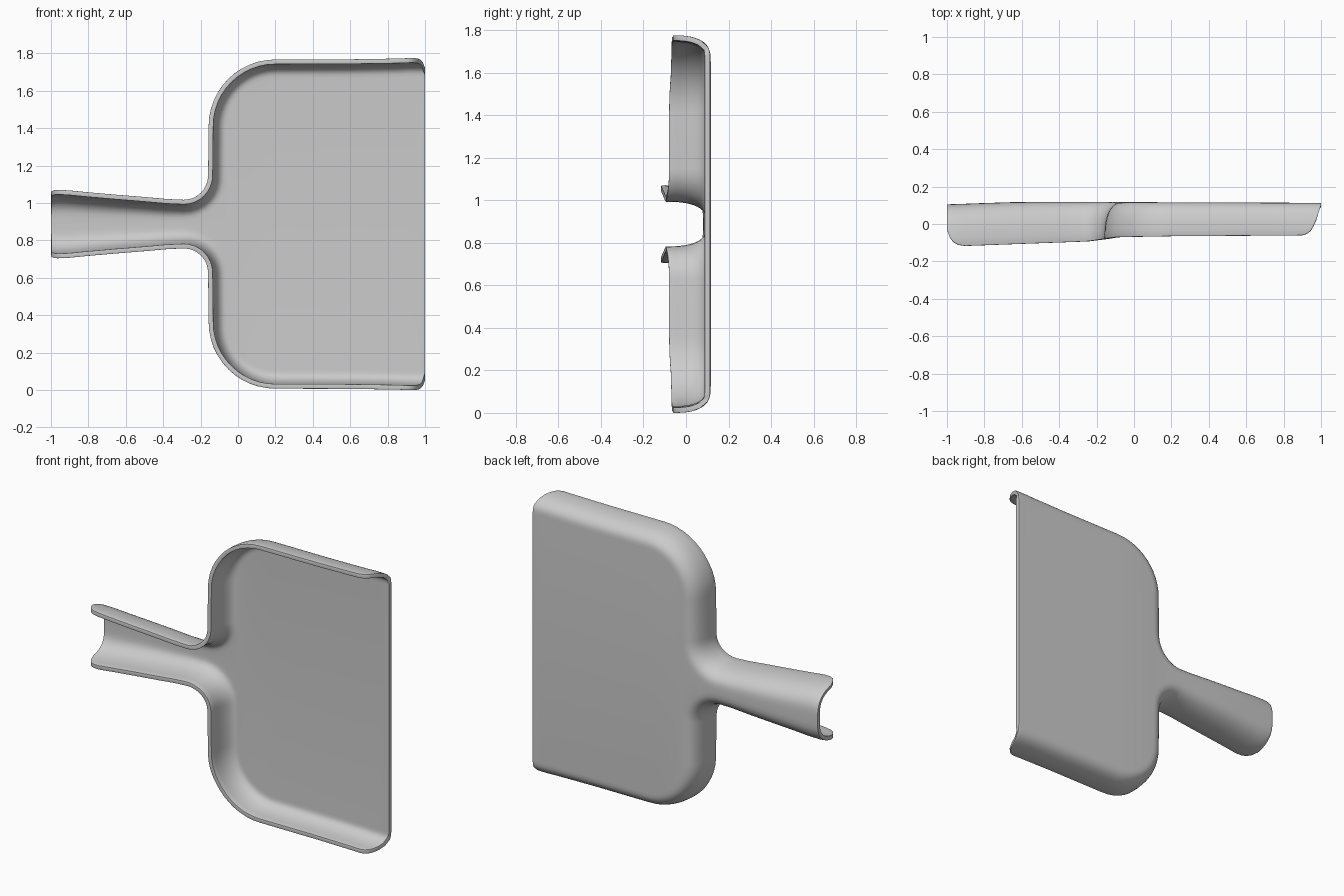
import bpy, math

if "Cube" in bpy.data.objects:
    bpy.data.objects.remove(bpy.data.objects["Cube"])

MID = 0.8875      # height of the mirror line
STEPS = 12        # points in half a cross-section


def lerp(table, x):
    """Piecewise linear lookup in a list of (x, value)."""
    if x <= table[0][0]:
        return table[0][1]
    for (a, va), (b, vb) in zip(table, table[1:]):
        if x <= b:
            return va + (vb - va) * (x - a) / (b - a)
    return table[-1][1]


# Half outline of the rim: (x, distance from mirror line)
path = [(-1, .18), (-.985, .182), (-.965, .183), (-.94, .182), (-.9, .18),
        (-.8, .17), (-.65, .157), (-.5, .145), (-.38, .134)]
for k in range(9):                       # inner curve of the neck
    a = math.pi / 2 * k / 8
    path.append((-.29 + .13 * math.sin(a), .26 - .13 * math.cos(a)))
for k in range(13):                      # big outer corner of the pan
    a = math.pi / 2 * k / 12
    path.append((.2 - .357 * math.cos(a), .525 + .355 * math.sin(a)))
path += [(.6, .881), (.85, .885), (.9, .887), (.925, .8875), (.945, .8875),
         (.96, .8875), (.975, .8875), (.988, .887), (1, .886)]

# Section parameters along x
rim = [(-.9, -.117), (-.25, -.093), (-.1, -.07), (.2, -.065), (1, -.06)]
back = [(-1, .105), (-.6, .118), (-.1, .117), (1, .113)]
depth = [(-1, .155), (-.3, .112), (-.1, .1), (1, .1)]
cut = [(-1, -.03), (-.985, -.072), (-.965, -.097), (-.94, -.111), (-.9, -.118),
       (-.89, -.2), (.89, -.2), (.9, -.06), (.925, -.052), (.945, -.036),
       (.96, -.01), (.975, .025), (.988, .065), (1, .1)]

verts, faces = [], []
for i, (x, w) in enumerate(path):
    # inward normal of the outline
    if x < -.89 or x > .25:
        nx, nw = 0, -1
    else:
        (ax, aw), (bx, bw) = path[i - 1], path[i + 1]
        length = math.hypot(bx - ax, bw - aw)
        nx, nw = (bw - aw) / length, -(bx - ax) / length
    y0, y1, d = lerp(rim, x), lerp(back, x), lerp(depth, x)
    start = max(0, (lerp(cut, x) - y0) / (y1 - y0))
    t0 = math.asin(min(1, start ** 1.25))
    ring = []
    for j in range(STEPS + 1):           # superellipse wall section
        t = t0 + (math.pi / 2 - t0) * j / STEPS
        inset = d * (1 - max(0, math.cos(t)) ** .8)
        y = y0 + (y1 - y0) * math.sin(t) ** .8
        ring.append((x + nx * inset, y, w + nw * inset))
    verts += [(px, y, MID + h) for px, y, h in ring]
    verts += [(px, y, MID - h) for px, y, h in reversed(ring)]

n = 2 * (STEPS + 1)
for i in range(len(path) - 1):
    for j in range(n - 1):
        a = i * n + j
        faces.append((a, a + n, a + n + 1, a + 1))

# Dustpan shell: pan and channel handle in one sheet, thickened inward
mesh = bpy.data.meshes.new("dustpan_shell")
mesh.from_pydata(verts, [], faces)
obj = bpy.data.objects.new("dustpan_shell", mesh)
bpy.context.collection.objects.link(obj)

grey = bpy.data.materials.new("grey plastic")
grey.diffuse_color = (.6, .6, .6, 1)
grey.use_nodes = True
grey.node_tree.nodes["Principled BSDF"].inputs["Base Color"].default_value = grey.diffuse_color
mesh.materials.append(grey)

solid = obj.modifiers.new("thickness", 'SOLIDIFY')
solid.thickness = .025
solid.offset = -1

# Rounded rim
bevel = obj.modifiers.new("soft_rim", 'BEVEL')
bevel.width = .007
bevel.segments = 2
bevel.limit_method = 'ANGLE'
bevel.angle_limit = math.radians(50)

bpy.context.view_layer.objects.active = obj
obj.select_set(True)
for m in ("thickness", "soft_rim"):
    bpy.ops.object.modifier_apply(modifier=m)
bpy.ops.object.shade_smooth_by_angle(angle=math.radians(40))
